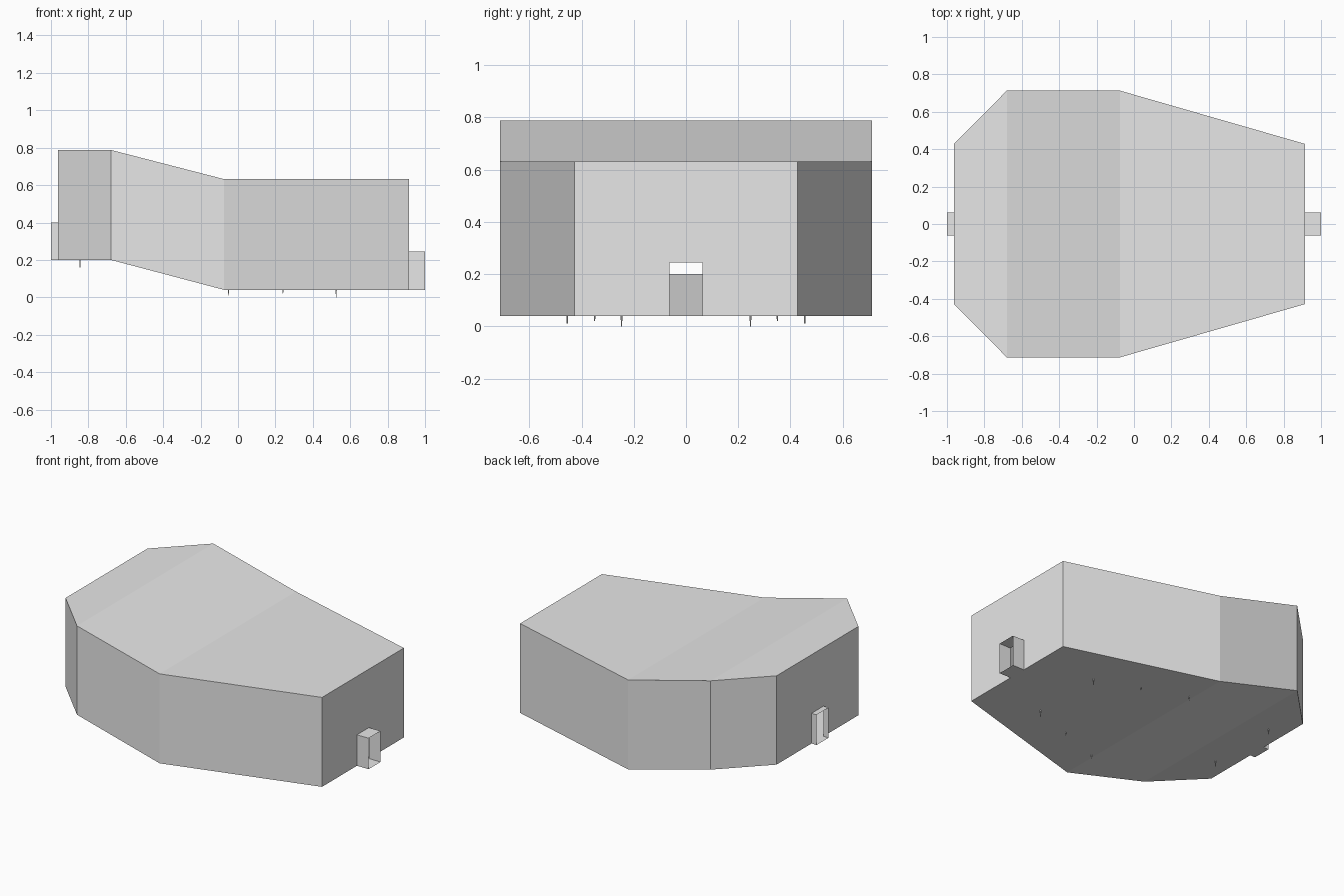
import bpy
import bmesh
from mathutils import Matrix

cube = bpy.data.objects.get("Cube")
if cube:
    bpy.data.objects.remove(cube, do_unlink=True)

stone = bpy.data.materials.new("plain grey")
stone.use_nodes = True
GREY = (0.8, 0.8, 0.8, 1)
stone.diffuse_color = GREY
stone.node_tree.nodes["Principled BSDF"].inputs["Base Color"].default_value = GREY

# Stations along x: (x, half width, floor height, roof height)
STATIONS = [
    (-0.963, 0.428, 0.20, 0.788),
    (-0.680, 0.713, 0.20, 0.788),
    (-0.075, 0.713, 0.04, 0.632),
    (0.915, 0.428, 0.04, 0.632),
]
DOOR = 0.0625  # half width of both doorways


def finish(name, bm):
    bmesh.ops.remove_doubles(bm, verts=bm.verts, dist=0.0005)
    bmesh.ops.recalc_face_normals(bm, faces=bm.faces)
    mesh = bpy.data.meshes.new(name)
    bm.to_mesh(mesh)
    bm.free()
    mesh.materials.append(stone)
    obj = bpy.data.objects.new(name, mesh)
    bpy.context.collection.objects.link(obj)
    return obj


def face(bm, points):
    bm.faces.new([bm.verts.new(p) for p in points])


def end_wall(bm, station, door_top):
    # Wall outline with a doorway notched into its bottom edge
    x, w, low, high = station
    outline = [(-w, low), (-DOOR, low), (-DOOR, door_top), (DOOR, door_top),
               (DOOR, low), (w, low), (w, high), (-w, high)]
    face(bm, [(x, y, z) for y, z in outline])


def passage(name, x0, x1, low, high):
    # Short square tube, open at both ends
    bm = bmesh.new()
    corners = [(-DOOR, low), (DOOR, low), (DOOR, high), (-DOOR, high)]
    for (ya, za), (yb, zb) in zip(corners, corners[1:] + corners[:1]):
        face(bm, [(x0, ya, za), (x0, yb, zb), (x1, yb, zb), (x1, ya, za)])
    finish(name, bm)


# Hollow hall: floor, roof and side walls between stations, then end walls
hall = bmesh.new()
for (xa, wa, la, ha), (xb, wb, lb, hb) in zip(STATIONS, STATIONS[1:]):
    for za, zb in ((la, lb), (ha, hb)):
        face(hall, [(xa, -wa, za), (xb, -wb, zb), (xb, wb, zb), (xa, wa, za)])
    for s in (-1, 1):
        face(hall, [(xa, s * wa, la), (xb, s * wb, lb),
                    (xb, s * wb, hb), (xa, s * wa, ha)])
end_wall(hall, STATIONS[0], 0.40)
end_wall(hall, STATIONS[-1], 0.245)
finish("hall", hall)

# Open passages at both ends
passage("upper_passage", -1.0, STATIONS[0][0], 0.20, 0.40)
passage("lower_passage", STATIONS[-1][0], 1.0, 0.04, 0.245)

# Thin spikes whose tips pierce the floor, in mirrored pairs
for x, y, tip in ((0.525, 0.247, 0.0), (0.24, 0.35, 0.02),
                  (-0.05, 0.455, 0.01), (-0.845, 0.247, 0.16)):
    for side, s in (("left", 1), ("right", -1)):
        bm = bmesh.new()
        bmesh.ops.create_cone(bm, cap_ends=True, segments=6, radius1=0.002,
                              radius2=0.006, depth=0.1,
                              matrix=Matrix.Translation((x, s * y, tip + 0.05)))
        finish("floor_spike_" + side, bm)
